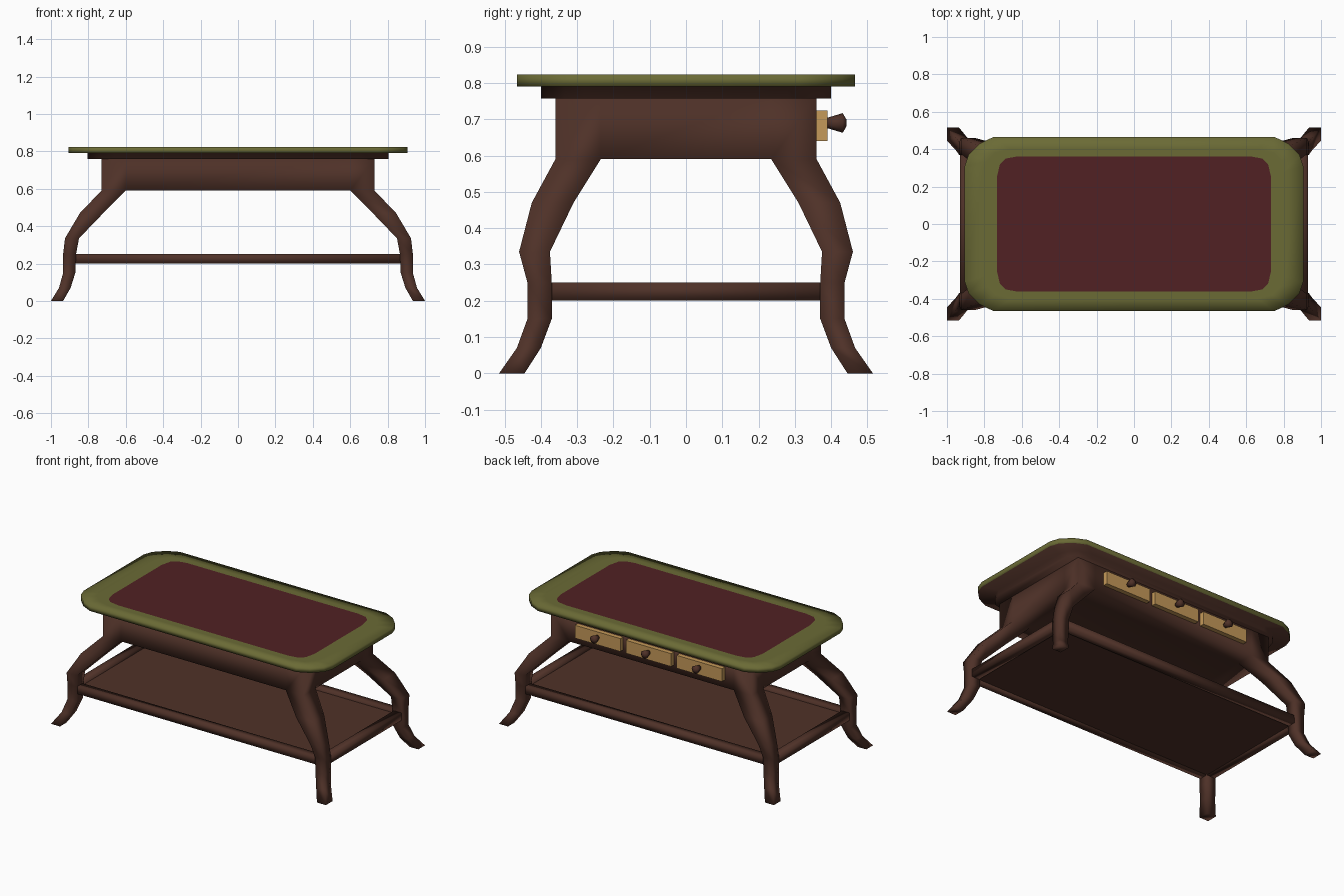
import bpy, bmesh, math
from mathutils import Matrix

if "Cube" in bpy.data.objects:
    bpy.data.objects.remove(bpy.data.objects["Cube"])


def material(name, rgb):
    m = bpy.data.materials.new(name)
    m.diffuse_color = (*rgb, 1)
    m.use_nodes = True
    m.node_tree.nodes["Principled BSDF"].inputs["Base Color"].default_value = m.diffuse_color
    return m


BROWN = material("dark brown wood", (0.078, 0.031, 0.021))
GREEN = material("olive rim", (0.145, 0.145, 0.036))
FELT = material("dark red felt", (0.082, 0.0155, 0.0175))
TAN = material("light tan wood", (0.56, 0.32, 0.10))


def finish(bm, name, mats, smooth=True):
    bmesh.ops.recalc_face_normals(bm, faces=bm.faces[:])
    me = bpy.data.meshes.new(name)
    bm.to_mesh(me)
    bm.free()
    for m in mats:
        me.materials.append(m)
    for p in me.polygons:
        p.use_smooth = smooth
    ob = bpy.data.objects.new(name, me)
    bpy.context.collection.objects.link(ob)
    return ob


def box(name, lo, hi, mat, smooth=False):
    bm = bmesh.new()
    bmesh.ops.create_cube(bm, size=1)
    for v in bm.verts:
        v.co = [(lo[i] + hi[i]) / 2 + v.co[i] * (hi[i] - lo[i]) for i in range(3)]
    return finish(bm, name, [mat], smooth)


def loop_from_quadrant(q):
    """Mirror a corner outline into a closed counter-clockwise loop."""
    r = q[::-1]
    return (q + [(-x, y) for x, y in r] + [(-x, -y) for x, y in q]
            + [(x, -y) for x, y in r])


# table top: rim, felt and stepped underside lofted as one shell
OUTER = [(.905, .31), (.885, .37), (.825, .43), (.75, .466)]
MID = [(.805, .28), (.785, .335), (.74, .38), (.66, .40)]
INNER = [(.733, .25), (.717, .32), (.685, .35), (.62, .362)]
bm = bmesh.new()
rings = []
for q, z in [(INNER, .823), (MID, .823), (OUTER, .823),
             (OUTER, .79), (MID, .79), (MID, .758)]:
    rings.append([bm.verts.new((x, y, z)) for x, y in loop_from_quadrant(q)])
n = len(rings[0])
bm.faces.new(rings[0]).material_index = 1
for k in range(5):
    for i in range(n):
        j = (i + 1) % n
        f = bm.faces.new((rings[k][i], rings[k][j], rings[k + 1][j], rings[k + 1][i]))
        f.material_index = 0 if k < 3 else 2
bm.faces.new(rings[-1]).material_index = 2
finish(bm, "table_top", [GREEN, FELT, BROWN])

# apron with four curved legs growing out of its bottom corners
XS = [-.73, -.60, .60, .73]
YS = [-.36, -.235, .235, .36]
# z, inner x, outer x, inner y, outer y
LEG = [(.47, .72, .845, .31, .425), (.335, .85, .925, .375, .46),
       (.25, .866, .935, .37, .437), (.15, .87, .935, .37, .437),
       (.07, .895, .957, .40, .466), (0, .935, 1.0, .445, .515)]
bm = bmesh.new()
V = {(i, j, k): bm.verts.new((XS[i], YS[j], z))
     for i in range(4) for j in range(4) for k, z in enumerate((.59, .765))
     if k == 0 or i in (0, 3) or j in (0, 3)}
for i in range(3):
    # side walls
    for e in (0, 3):
        bm.faces.new((V[i, e, 0], V[i + 1, e, 0], V[i + 1, e, 1], V[i, e, 1]))
        bm.faces.new((V[e, i, 0], V[e, i + 1, 0], V[e, i + 1, 1], V[e, i, 1]))
    for j in range(3):
        quad = [V[i, j, 0], V[i + 1, j, 0], V[i + 1, j + 1, 0], V[i, j + 1, 0]]
        if i == 1 or j == 1:
            bm.faces.new(quad)
            continue
        # leg
        for z, xi, xo, yi, yo in LEG:
            new = []
            for a, b in ((i, j), (i + 1, j), (i + 1, j + 1), (i, j + 1)):
                x = xo if a in (0, 3) else xi
                y = yo if b in (0, 3) else yi
                new.append(bm.verts.new((math.copysign(x, XS[a]),
                                         math.copysign(y, YS[b]), z)))
            for k in range(4):
                m = (k + 1) % 4
                bm.faces.new((quad[k], quad[m], new[m], new[k]))
            quad = new
        bm.faces.new(quad)
# hidden lid of the apron
bm.faces.new([V[i, 0, 1] for i in range(4)] + [V[3, j, 1] for j in range(1, 4)]
             + [V[i, 3, 1] for i in (2, 1, 0)] + [V[0, j, 1] for j in (2, 1)])
finish(bm, "apron_and_legs", [BROWN])

# lower shelf: recessed panel between four rails
box("shelf_panel", (-.88, -.385, .205), (.88, .385, .23), BROWN)
for s, side in ((-1, "left"), (1, "right")):
    xs = sorted((s * .875, s * .93))
    box(side + "_rail", (xs[0], -.40, .20), (xs[1], .40, .25), BROWN, True)
for s, side in ((-1, "front"), (1, "back")):
    ys = sorted((s * .378, s * .43))
    box(side + "_rail", (-.90, ys[0], .20), (.90, ys[1], .25), BROWN, True)

# three drawers with flared knobs on the back
for k in (-1, 0, 1):
    x = k * .37
    box("drawer_front", (x - .165, .35, .64), (x + .165, .39, .725), TAN)
    bm = bmesh.new()
    prev = None
    for y, r in ((.385, .013), (.432, .027), (.443, .008)):
        ring = [bm.verts.new((x + r * math.sin(a * math.pi / 4), y,
                              .69 + r * math.cos(a * math.pi / 4))) for a in range(8)]
        if prev:
            for a in range(8):
                b = (a + 1) % 8
                bm.faces.new((prev[a], prev[b], ring[b], ring[a]))
        else:
            bm.faces.new(ring)
        prev = ring
    bm.faces.new(prev)
    finish(bm, "drawer_knob", [BROWN])
